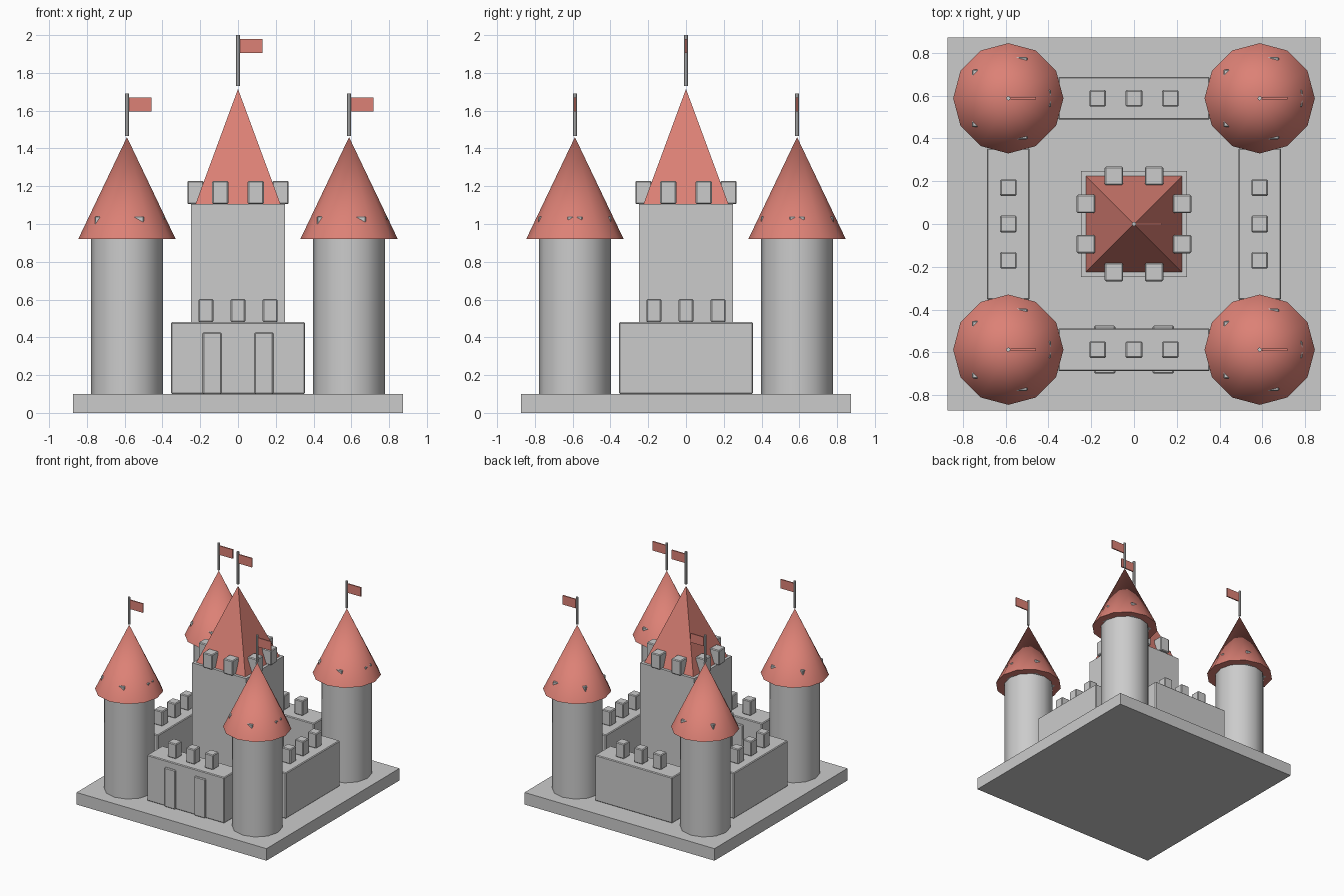
import bpy, math

if "Cube" in bpy.data.objects:
    bpy.data.objects.remove(bpy.data.objects["Cube"])

red = bpy.data.materials.new("roof_red")
red.diffuse_color = (0.72, 0.22, 0.18, 1)
red.use_nodes = True
red.node_tree.nodes["Principled BSDF"].inputs["Base Color"].default_value = red.diffuse_color


def finish(name, mat=None, bevel=0, smooth=False):
    o = bpy.context.object
    o.name = name
    if mat:
        o.data.materials.append(mat)
    if bevel:
        m = o.modifiers.new("soft_edges", 'BEVEL')
        m.width, m.segments = bevel, 1
    if smooth:
        bpy.ops.object.shade_smooth_by_angle(angle=math.radians(40))
    return o


def box(name, centre, size, z0, z1, mat=None, bevel=0):
    bpy.ops.mesh.primitive_cube_add(size=1, location=(*centre, (z0 + z1) / 2))
    o = bpy.context.object
    o.scale = (*size, z1 - z0)
    bpy.ops.object.transform_apply(location=False, rotation=False, scale=True)
    return finish(name, mat, bevel)


def round_part(name, centre, r0, r1, z0, z1, sides, mat=None, turn=0, smooth=True):
    bpy.ops.mesh.primitive_cone_add(
        vertices=sides, radius1=r0, radius2=r1, depth=z1 - z0,
        location=(*centre, (z0 + z1) / 2), rotation=(0, 0, turn))
    return finish(name, mat, smooth=smooth)


def flag(name, x, y, z0, z1):
    round_part(name + "_pole", (x, y), 0.01, 0.01, z0, z1, 8)
    box(name + "_cloth", (x + 0.07, y), (0.12, 0.01), z1 - 0.095, z1 - 0.02, red)


# Base slab
box("base", (0, 0), (1.745, 1.745), 0, 0.10)

# Corner towers with hidden battlements, cone roofs and flags
P = 0.588
for x in (-P, P):
    for y in (-P, P):
        round_part("tower", (x, y), 0.19, 0.19, 0.10, 0.92, 12)
        for i in range(5):
            a = math.tau * i / 5
            box("tower_merlon", (x + 0.16 * math.cos(a), y + 0.16 * math.sin(a)),
                (0.08, 0.08), 0.92, 1.04, bevel=0.004)
        round_part("tower_roof", (x, y), 0.258, 0, 0.92, 1.46, 12, red)
        flag("tower_flag", x, y, 1.466, 1.69)

# Curtain walls with battlements
for s in (-1, 1):
    box("wall_across", (0, s * P), (0.71, 0.20), 0.10, 0.48, bevel=0.006)
    box("wall_along", (s * P, 0), (0.20, 0.71), 0.10, 0.48, bevel=0.006)
    for t in (-0.17, 0, 0.17):
        box("wall_merlon", (t, s * P), (0.078, 0.078), 0.48, 0.603, bevel=0.006)
        box("wall_merlon", (s * P, t), (0.078, 0.078), 0.48, 0.603, bevel=0.006)

# Gate posts in the front wall
for s in (-1, 1):
    box("gate_post", (s * 0.137, -P), (0.10, 0.225), 0.10, 0.425, bevel=0.006)

# Keep with battlements, pyramid roof and flag
box("keep", (0, 0), (0.495, 0.495), 0.10, 1.105)
for s in (-1, 1):
    for t in (-0.094, 0.094):
        box("keep_merlon", (t, s * 0.225), (0.086, 0.086), 1.105, 1.228, bevel=0.006)
        box("keep_merlon", (s * 0.225, t), (0.086, 0.086), 1.105, 1.228, bevel=0.006)
round_part("keep_roof", (0, 0), 0.225 * math.sqrt(2), 0, 1.105, 1.715, 4, red,
           turn=math.pi / 4, smooth=False)
flag("keep_flag", 0, 0, 1.73, 2.0)
